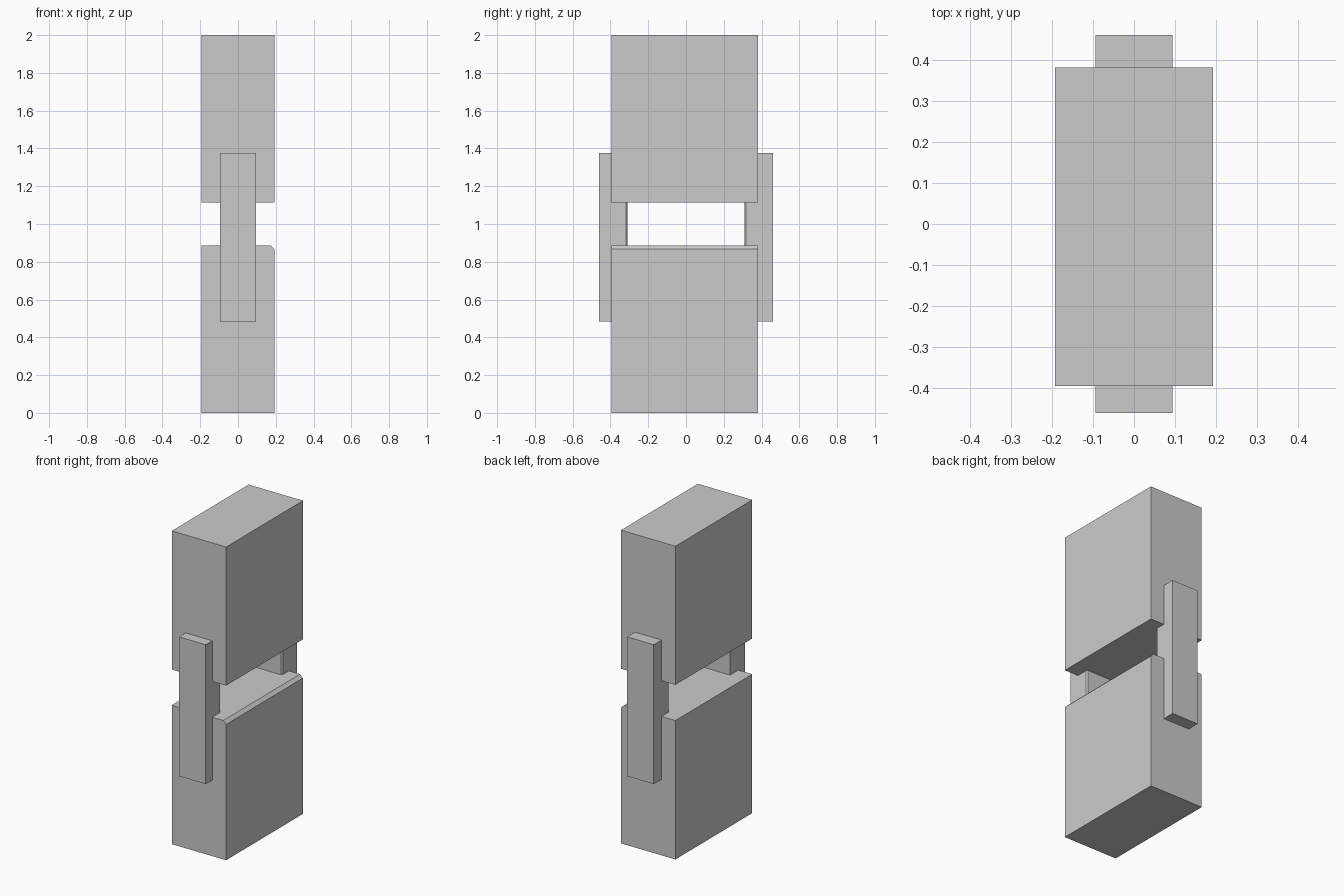
import bpy
import bmesh
from mathutils import Vector

if "Cube" in bpy.data.objects:
    bpy.data.objects.remove(bpy.data.objects["Cube"])


def prism(name, profile, start, sweep):
    """Extrude a closed profile; start maps 2D points to 3D, sweep is the extrusion."""
    bm = bmesh.new()
    face = bm.faces.new([bm.verts.new(start(a, b)) for a, b in profile])
    ext = bmesh.ops.extrude_face_region(bm, geom=[face])
    verts = [g for g in ext["geom"] if isinstance(g, bmesh.types.BMVert)]
    bmesh.ops.translate(bm, verts=verts, vec=Vector(sweep))
    bmesh.ops.recalc_face_normals(bm, faces=bm.faces)
    mesh = bpy.data.meshes.new(name)
    bm.to_mesh(mesh)
    bm.free()
    obj = bpy.data.objects.new(name, mesh)
    bpy.context.collection.objects.link(obj)
    return obj


W = 0.192                   # block half width
Y0, Y1 = -0.394, 0.381      # block depth range
S = 0.094                   # strap half width
IN, OUT = 0.31, 0.46        # strap inner and outer faces
C = 0.02                    # block chamfer
B = 0.008                   # strap chamfer


def block(name, profile):
    return prism(name, profile, lambda x, z: (x, Y0, z), (0, Y1 - Y0, 0))


# Lower block, with one chamfered top edge
block("lower_block", [(-W, 0), (W, 0), (W, 0.887 - C), (W - C, 0.887), (-W, 0.887)])

# Upper block
block("upper_block", [(-W, 1.115), (W, 1.115), (W, 2), (-W, 2)])

# Side straps joining the blocks, inner right edge chamfered
for name, side in (("front_strap", -1), ("back_strap", 1)):
    outline = [(-S, IN), (S - B, IN), (S, IN + B), (S, OUT), (-S, OUT)]
    prism(name, outline, lambda x, y: (x, side * y, 0.485), (0, 0, 0.89))
